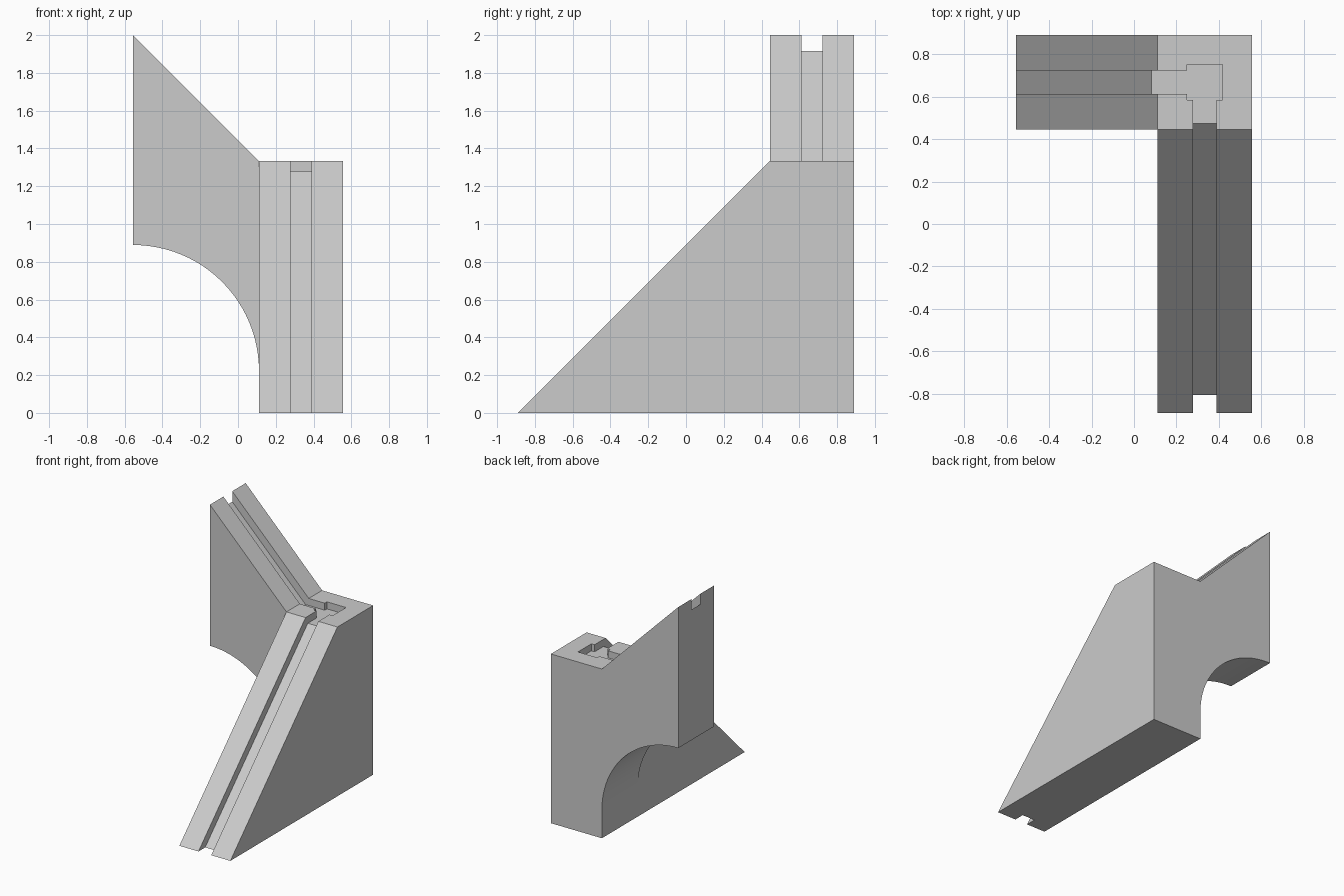
import bpy, math

if "Cube" in bpy.data.objects:
    bpy.data.objects.remove(bpy.data.objects["Cube"])

U = 1 / 9  # module: every size is a simple multiple of this


def prism(name, profile, axis, lo, hi):
    """Extrude a (horizontal, z) profile along 'x' or 'y' from lo to hi."""
    n = len(profile)
    verts = []
    for t in (lo, hi):
        for h, z in profile:
            p = (t, h, z) if axis == 'x' else (h, t, z)
            verts.append([c * U for c in p])
    faces = [list(range(n)), list(range(n, 2 * n))]
    faces += [(i, (i + 1) % n, n + (i + 1) % n, n + i) for i in range(n)]
    mesh = bpy.data.meshes.new(name)
    mesh.from_pydata(verts, [], faces)
    obj = bpy.data.objects.new(name, mesh)
    bpy.context.collection.objects.link(obj)
    bpy.ops.object.select_all(action='DESELECT')
    bpy.context.view_layer.objects.active = obj
    obj.select_set(True)
    bpy.ops.object.mode_set(mode='EDIT')
    bpy.ops.mesh.select_all(action='SELECT')
    bpy.ops.mesh.normals_make_consistent(inside=False)
    bpy.ops.object.mode_set(mode='OBJECT')
    return obj


def combine(target, other, operation):
    """Apply a boolean and remove the helper."""
    mod = target.modifiers.new(operation, 'BOOLEAN')
    mod.operation, mod.solver, mod.object = operation, 'EXACT', other
    bpy.context.view_layer.objects.active = target
    bpy.ops.object.modifier_apply(modifier=mod.name)
    bpy.data.objects.remove(other)


# long front wing with corner block
body = prism("corner_stair_block", [(-8, 0), (8, 0), (8, 12), (4, 12)], 'x', 1, 5)

# side wing with sloped top and quarter-round underside
STEPS = 24
arc = [(-5 + 6 * math.cos(a), 2 + 6 * math.sin(a))
       for a in (math.pi / 2 * i / STEPS for i in range(STEPS + 1))]
combine(body, prism("side_wing", arc + [(-5, 18), (1, 12)], 'y', 4, 8), 'UNION')

# sloped grooves running into the flat top
combine(body, prism("front_groove", [(-9, -1.75), (4.25, 11.5), (5.5, 11.5),
                                     (5.5, 20), (-9, 20)], 'x', 2.5, 3.5), 'DIFFERENCE')
combine(body, prism("side_groove", [(-6, 18.25), (0.75, 11.5), (2.5, 11.5),
                                    (2.5, 20), (-6, 20)], 'y', 5.5, 6.5), 'DIFFERENCE')

# square pocket where the grooves meet
combine(body, prism("corner_pocket", [(2.25, 11.5), (3.75, 11.5), (3.75, 20),
                                      (2.25, 20)], 'y', 5.25, 6.75), 'DIFFERENCE')

# smooth arch, crisp edges
bpy.ops.object.select_all(action='DESELECT')
body.select_set(True)
bpy.context.view_layer.objects.active = body
bpy.ops.object.shade_smooth_by_angle(angle=math.radians(20))
body.modifiers.new("flat_normals", 'WEIGHTED_NORMAL').keep_sharp = True
